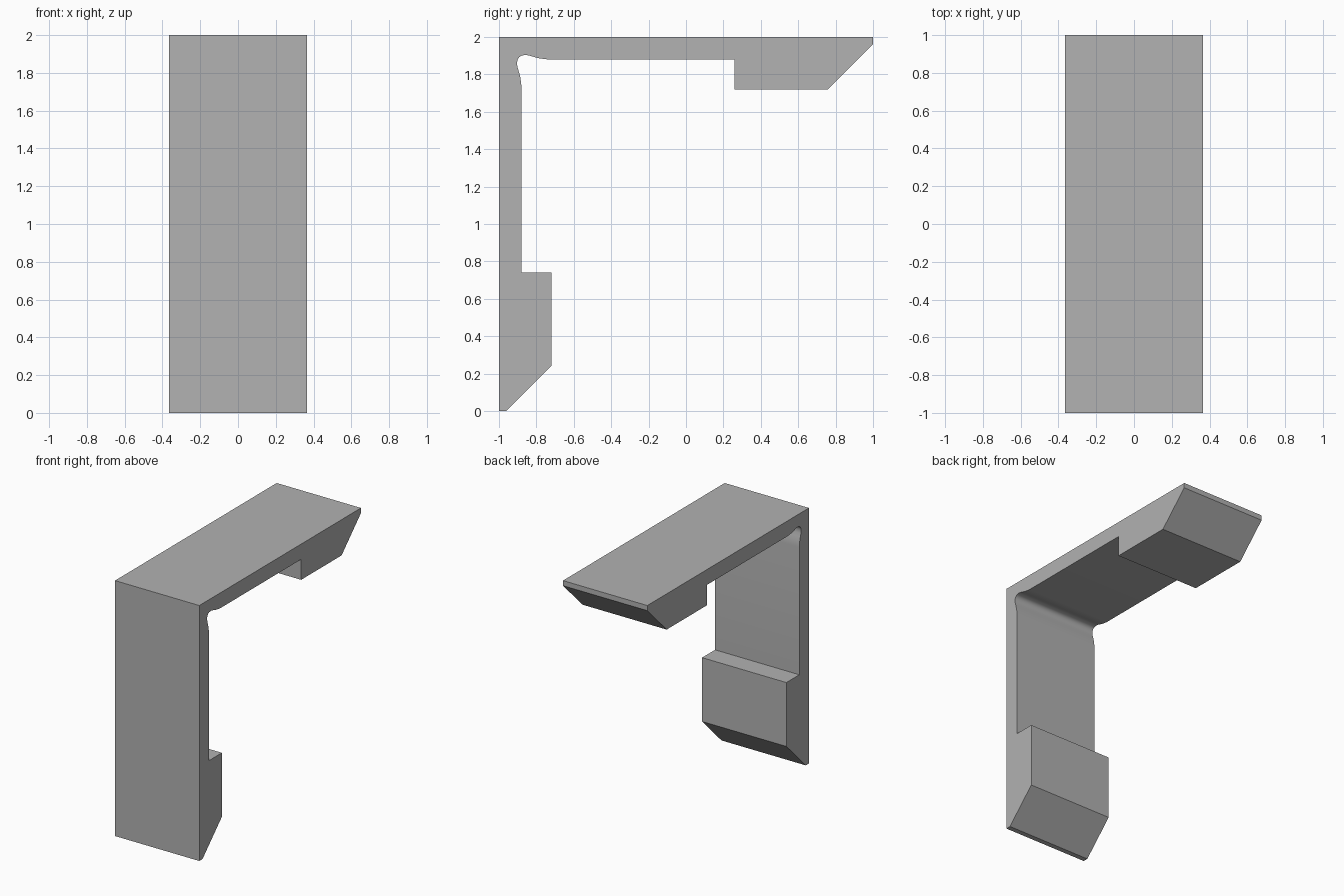
import bpy
import bmesh

cube = bpy.data.objects.get("Cube")
if cube:
    bpy.data.objects.remove(cube, do_unlink=True)

HALF_WIDTH = 0.365

# Plain grey material
grey = bpy.data.materials.new("plain_grey")
grey.use_nodes = True
colour = (0.445, 0.445, 0.445, 1)
grey.diffuse_color = colour
grey.node_tree.nodes["Principled BSDF"].inputs["Base Color"].default_value = colour

# One arm: (distance along the arm, depth below its outer face)
arm = [(2, 0), (2, 0.04), (1.76, 0.28), (1.26, 0.28), (1.26, 0.12)]
# Relief groove in the inner corner, from the arm to the diagonal
groove = [(0.26, 0.12), (0.235, 0.117), (0.21, 0.113), (0.185, 0.106),
          (0.16, 0.099), (0.14, 0.096), (0.121, 0.1), (0.108, 0.108)]

# Mirror the half profile across the diagonal to get the second arm
half = arm + groove
profile = [(0, 0)] + half + [(v, u) for u, v in reversed(half[:-1])]

# Extrude the profile across the width
bm = bmesh.new()
face = bm.faces.new([bm.verts.new((-HALF_WIDTH, u - 1, 2 - v)) for u, v in profile])
side = bmesh.ops.extrude_face_region(bm, geom=[face])["geom"]
bmesh.ops.translate(bm, vec=(2 * HALF_WIDTH, 0, 0),
                    verts=[g for g in side if isinstance(g, bmesh.types.BMVert)])
bmesh.ops.recalc_face_normals(bm, faces=bm.faces)

mesh = bpy.data.meshes.new("corner_bracket")
bm.to_mesh(mesh)
bm.free()
mesh.materials.append(grey)
bracket = bpy.data.objects.new("corner_bracket", mesh)
bpy.context.collection.objects.link(bracket)

# Smooth groove, sharp edges elsewhere
bpy.ops.object.select_all(action="DESELECT")
bracket.select_set(True)
bpy.context.view_layer.objects.active = bracket
bpy.ops.object.shade_smooth_by_angle(angle=0.7)
